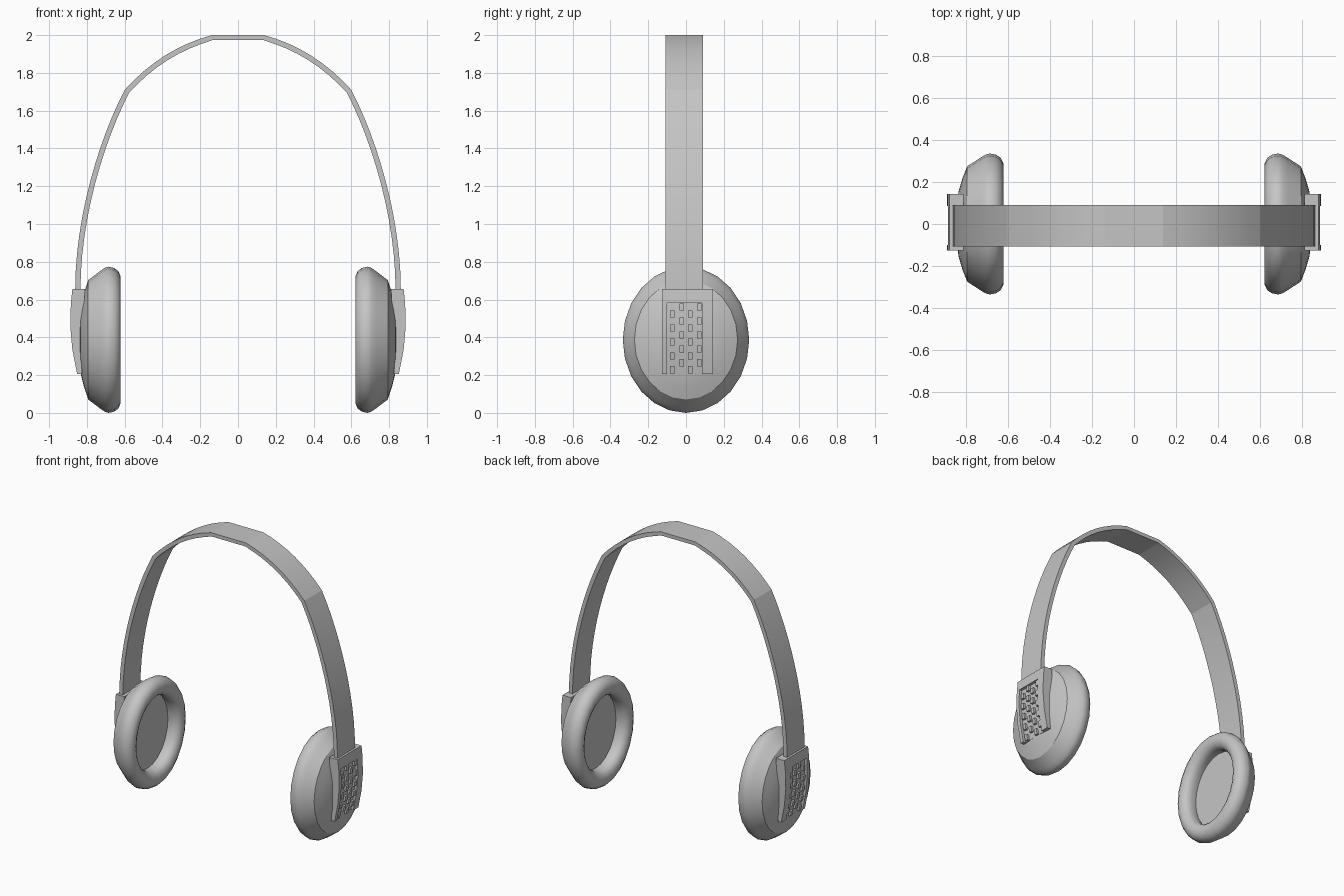
import bpy, math
from mathutils import Vector

if "Cube" in bpy.data.objects:
    bpy.data.objects.remove(bpy.data.objects["Cube"])

grey = bpy.data.materials.new("mid_grey")
grey.use_nodes = True
grey.diffuse_color = (0.56, 0.56, 0.56, 1)
grey.node_tree.nodes["Principled BSDF"].inputs["Base Color"].default_value = (0.56, 0.56, 0.56, 1)

CUP_Z, CUP_R, CUP_SQUASH = 0.387, 0.387, 0.865


def make(name, verts, faces, angle):
    mesh = bpy.data.meshes.new(name)
    mesh.from_pydata(verts, [], faces)
    mesh.materials.append(grey)
    obj = bpy.data.objects.new(name, mesh)
    bpy.context.collection.objects.link(obj)
    bpy.ops.object.select_all(action='DESELECT')
    obj.select_set(True)
    bpy.context.view_layer.objects.active = obj
    bpy.ops.object.mode_set(mode='EDIT')
    bpy.ops.mesh.select_all(action='SELECT')
    bpy.ops.mesh.normals_make_consistent(inside=False)
    bpy.ops.object.mode_set(mode='OBJECT')
    bpy.ops.object.shade_smooth_by_angle(angle=math.radians(angle))


def prism(name, outline, y0, y1, angle=15):
    """Extrude an x-z outline along y."""
    n = len(outline)
    verts = [(x, y, z) for y in (y0, y1) for x, z in outline]
    faces = [(i, (i + 1) % n, n + (i + 1) % n, n + i) for i in range(n)]
    faces += [tuple(range(n)), tuple(range(n, 2 * n))]
    make(name, verts, faces, angle)


def lathe(name, profile, side, segments=24, angle=35):
    """Spin (x, radius) rings about the cup axis, slightly narrower in y."""
    verts, faces = [], []
    for x, r in profile:
        for k in range(segments):
            a = math.tau * k / segments
            verts.append((side * x, r * CUP_SQUASH * math.sin(a), CUP_Z + r * math.cos(a)))
    for j in range(len(profile) - 1):
        for k in range(segments):
            m = (k + 1) % segments
            faces.append((j * segments + k, j * segments + m,
                          (j + 1) * segments + m, (j + 1) * segments + k))
    faces.append(tuple(range(segments)))
    faces.append(tuple(range((len(profile) - 1) * segments, len(profile) * segments)))
    make(name, verts, faces, angle)


def bezier(a, b, c, d, steps):
    a, b, c, d = Vector(a), Vector(b), Vector(c), Vector(d)
    return [a * (1 - t) ** 3 + b * 3 * t * (1 - t) ** 2 + c * 3 * t * t * (1 - t) + d * t ** 3
            for t in (i / steps for i in range(steps + 1))]


# Headband: flat crown, shoulder arcs and long side arcs meeting at a soft corner
half = bezier((0.137, 2.0), (0.315, 1.953), (0.469, 1.856), (0.60, 1.71), 8)
half += bezier((0.60, 1.71), (0.74, 1.44), (0.862, 1.03), (0.862, 0.65), 12)[1:]
half.append(Vector((0.862, 0.50)))
inner = []
for i, p in enumerate(half):
    d = half[min(i + 1, len(half) - 1)] - half[max(i - 1, 0)]
    n = Vector((d.y, -d.x)).normalized()
    inner.append(p + n * 0.028)
inner[0] = Vector((0.133, 1.974))
outer_line = [(-p.x, p.y) for p in reversed(half)] + [(p.x, p.y) for p in half]
inner_line = [(p.x, p.y) for p in reversed(inner)] + [(-p.x, p.y) for p in inner]
prism("headband", outer_line + inner_line, -0.108, 0.09, 10)

# Bracket thickness limits by height: (z, inner x, outer x)
LIMITS = [(0.207, 0.825, 0.852), (0.335, 0.835, 0.877), (0.46, 0.834, 0.888),
          (0.575, 0.815, 0.885), (0.655, 0.81, 0.877)]


def limits_at(z):
    for lo, hi in zip(LIMITS, LIMITS[1:]):
        if z <= hi[0] + 1e-6:
            t = (z - lo[0]) / (hi[0] - lo[0])
            return lo[1] + t * (hi[1] - lo[1]), lo[2] + t * (hi[2] - lo[2])


def bracket_piece(name, side, y0, y1, z0, z1, sink=0.0):
    """Part of the bracket's curved body, with its outer face sunk inward."""
    zs = [z0] + [row[0] for row in LIMITS if z0 < row[0] < z1] + [z1]
    line = [(side * limits_at(z)[0], z) for z in zs]
    line += [(side * max(limits_at(z)[1] - sink, limits_at(z)[0] + 0.004), z) for z in reversed(zs)]
    prism(name, line, y0, y1)


SHELL = [(0.84, 0.12), (0.833, 0.18), (0.815, 0.25), (0.793, 0.316), (0.77, 0.316)]
CUSHION = [(0.793, 0.316), (0.76, 0.341), (0.73, 0.364), (0.705, CUP_R - 0.006), (0.685, CUP_R),
           (0.655, 0.38), (0.633, 0.363), (0.621, 0.335), (0.621, 0.31),
           (0.632, 0.283), (0.65, 0.267), (0.68, 0.26), (0.715, 0.266)]

for side, label in ((1, "left"), (-1, "right")):
    # Ear cup: outer shell and padded ring around a deep-set speaker face
    lathe(label + "_ear_shell", SHELL, side)
    lathe(label + "_ear_cushion", CUSHION, side)

    # Bracket: two rails and a top cap around a sunken panel
    bracket_piece(label + "_bracket_front_rail", side, -0.126, -0.10, 0.207, 0.655)
    bracket_piece(label + "_bracket_back_rail", side, 0.085, 0.142, 0.207, 0.655)
    bracket_piece(label + "_bracket_cap", side, -0.10, 0.085, 0.583, 0.655)
    bracket_piece(label + "_grille_panel", side, -0.10, 0.085, 0.207, 0.583, 0.02)

    # Staggered raised studs on the panel
    for col, y in enumerate((-0.073, -0.023, 0.022, 0.07)):
        for row in range(5):
            z = 0.228 + 0.074 * row + (0.037 if col % 2 else 0)
            bracket_piece(label + "_grille_stud", side, y - 0.012, y + 0.012,
                          z - 0.019, z + 0.019, 0.004)
